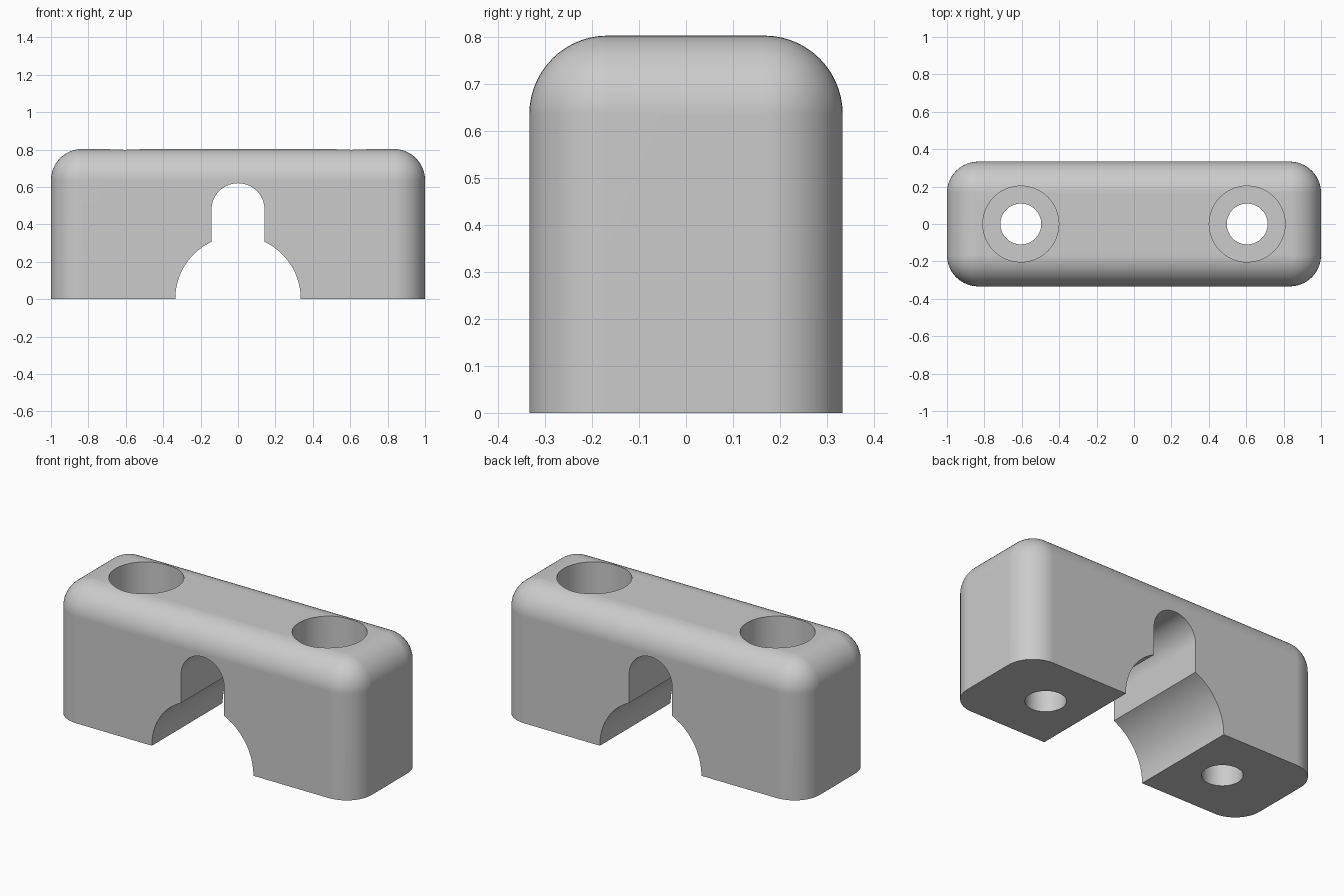
import bpy, bmesh, math
from mathutils import Matrix

cube = bpy.data.objects.get("Cube")
if cube:
    bpy.data.objects.remove(cube, do_unlink=True)

WIDTH, DEPTH, HEIGHT, FILLET = 2.0, 0.667, 0.803, 0.167

grey = bpy.data.materials.new("plain grey")
grey.use_nodes = True
grey.diffuse_color = (0.6, 0.6, 0.6, 1)
grey.node_tree.nodes["Principled BSDF"].inputs["Base Color"].default_value = (0.6, 0.6, 0.6, 1)


def to_object(bm, name):
    bmesh.ops.recalc_face_normals(bm, faces=bm.faces)
    mesh = bpy.data.meshes.new(name)
    bm.to_mesh(mesh)
    bm.free()
    mesh.materials.append(grey)
    obj = bpy.data.objects.new(name, mesh)
    bpy.context.collection.objects.link(obj)
    return obj


def drill(name, radius, x, z0, z1):
    """Vertical cylinder used as a cutter."""
    bm = bmesh.new()
    bmesh.ops.create_cone(bm, cap_ends=True, segments=64, radius1=radius, radius2=radius,
                          depth=z1 - z0, matrix=Matrix.Translation((x, 0, (z0 + z1) / 2)))
    return to_object(bm, name)


def extruded(name, profile):
    """Front-view profile pushed right through the block."""
    bm = bmesh.new()
    face = bm.faces.new([bm.verts.new((x, -DEPTH, z)) for x, z in profile])
    side = bmesh.ops.extrude_face_region(bm, geom=[face])["geom"]
    bmesh.ops.translate(bm, vec=(0, 2 * DEPTH, 0),
                        verts=[v for v in side if isinstance(v, bmesh.types.BMVert)])
    return to_object(bm, name)


def arc(radius, z, start, end, steps):
    angles = [start + (end - start) * i / steps for i in range(steps + 1)]
    return [(radius * math.cos(a), z + radius * math.sin(a)) for a in angles]


# Block: every edge rounded except those on the flat base
bm = bmesh.new()
bmesh.ops.create_cube(bm, size=1, matrix=Matrix.Translation((0, 0, HEIGHT / 2))
                      @ Matrix.Diagonal((WIDTH, DEPTH, HEIGHT, 1)))
rounded = [e for e in bm.edges if max(v.co.z for v in e.verts) > HEIGHT / 2]
bmesh.ops.bevel(bm, geom=rounded, offset=FILLET, offset_type='OFFSET', segments=14,
                profile=0.5, affect='EDGES', clamp_overlap=False)
block = to_object(bm, "clamp_block")

# Channel: wide half-round arch with a narrow round-topped slot above it
ARCH, SLOT, SLOT_TOP, ARCH_Z = 0.335, 0.142, 0.62, 0.003
meet = math.acos(SLOT / ARCH)
channel = ([(ARCH, -0.1)] + arc(ARCH, ARCH_Z, 0, meet, 20)
           + arc(SLOT, SLOT_TOP - SLOT, 0, math.pi, 40)
           + arc(ARCH, ARCH_Z, math.pi - meet, math.pi, 20) + [(-ARCH, -0.1)])
cutters = [extruded("channel_cutter", channel)]

# Counterbored screw holes on both sides
for side, x in (("left", 0.605), ("right", -0.605)):
    cutters.append(drill(side + "_hole_cutter", 0.109, x, -0.1, 1))
    cutters.append(drill(side + "_counterbore_cutter", 0.203, x, 0.4, 1))

bpy.ops.object.select_all(action='DESELECT')
block.select_set(True)
bpy.context.view_layer.objects.active = block
for cutter in cutters:
    cut = block.modifiers.new(cutter.name, 'BOOLEAN')
    cut.operation, cut.solver, cut.object = 'DIFFERENCE', 'EXACT', cutter
    bpy.ops.object.modifier_apply(modifier=cut.name)
    bpy.data.objects.remove(cutter, do_unlink=True)

# Smooth rounded surfaces with crisp cut edges
bpy.ops.object.shade_smooth_by_angle(angle=math.radians(25))
normals = block.modifiers.new("face_normals", 'WEIGHTED_NORMAL')
normals.keep_sharp = True
